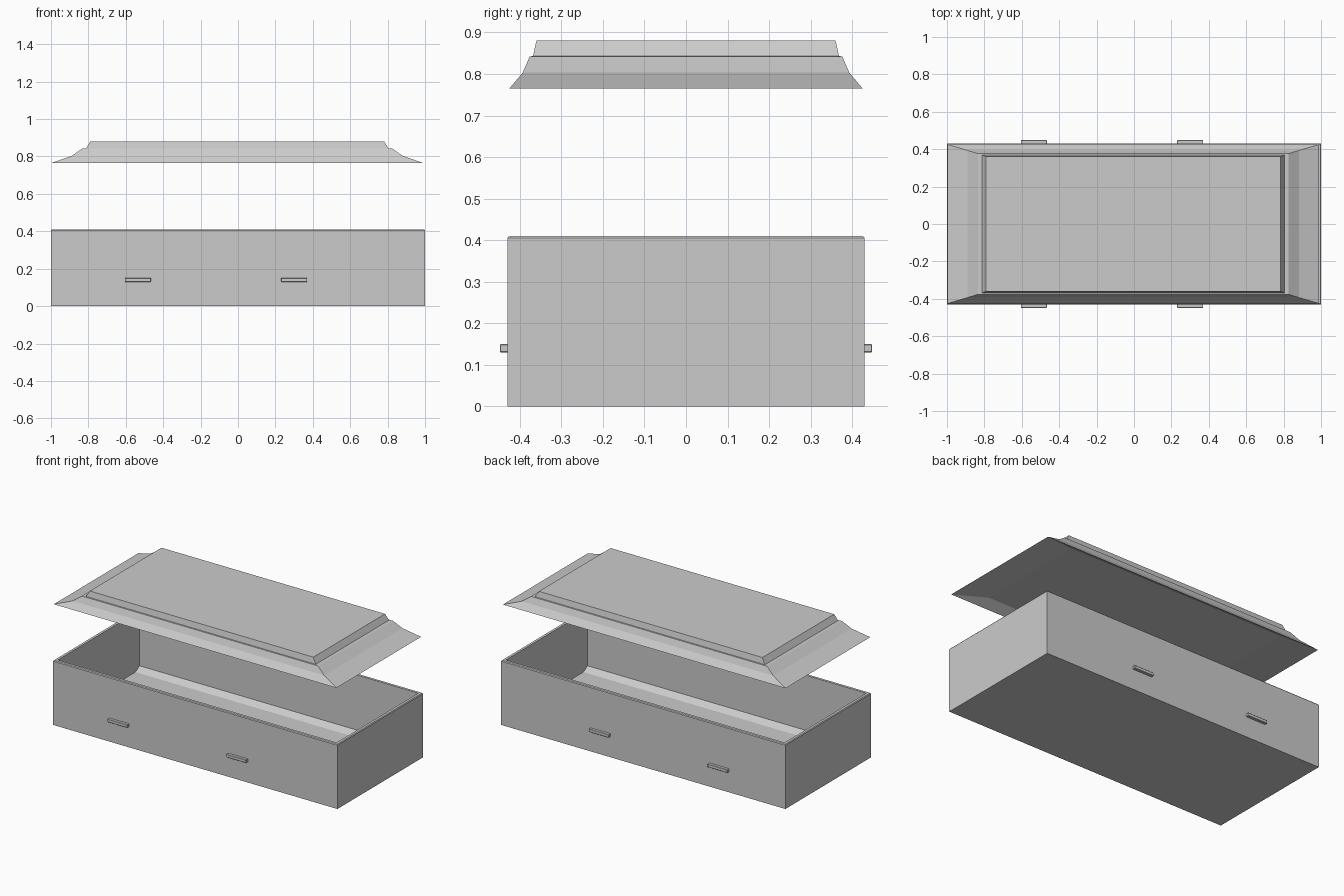
import bpy
import bmesh

cube = bpy.data.objects.get("Cube")
if cube:
    bpy.data.objects.remove(cube, do_unlink=True)

# One plain grey for everything
grey = bpy.data.materials.new("plain_grey")
grey.use_nodes = True
colour = (0.6, 0.6, 0.6, 1.0)
grey.diffuse_color = colour
grey.node_tree.nodes["Principled BSDF"].inputs["Base Color"].default_value = colour


def loft(name, rings, centre=(0, 0)):
    """Join rectangles (half width, half depth, height) into a capped solid."""
    bm = bmesh.new()
    corners = ((-1, -1), (1, -1), (1, 1), (-1, 1))
    loops = [[bm.verts.new((sx * hx + centre[0], sy * hy + centre[1], z))
              for sx, sy in corners] for hx, hy, z in rings]
    for low, high in zip(loops, loops[1:]):
        for i in range(4):
            j = (i + 1) % 4
            bm.faces.new((low[i], low[j], high[j], high[i]))
    bm.faces.new(loops[0])
    bm.faces.new(loops[-1])
    bmesh.ops.recalc_face_normals(bm, faces=bm.faces)
    mesh = bpy.data.meshes.new(name)
    bm.to_mesh(mesh)
    bm.free()
    mesh.materials.append(grey)
    obj = bpy.data.objects.new(name, mesh)
    bpy.context.collection.objects.link(obj)
    return obj


# Open box: outer wall, softened rim, inner wall, sloped edge, floor
loft("box", [
    (1.0, 0.43, 0), (1.0, 0.43, 0.405), (0.996, 0.426, 0.41),
    (0.98, 0.41, 0.41), (0.98, 0.41, 0.06), (0.98, 0.37, 0.035),
])

# Raised lid: hollow underside, flared rim, stepped slope, top panel
loft("lid", [
    (0.77, 0.363, 0.80), (0.994, 0.425, 0.765), (0.885, 0.393, 0.803),
    (0.83, 0.376, 0.842), (0.808, 0.368, 0.843), (0.786, 0.36, 0.88),
], centre=(-0.004, 0))

# Grip bars on both long sides
for side, sy in (("front", -1), ("back", 1)):
    for place, x in (("right", -0.535), ("left", 0.30)):
        bar = loft(f"{side}_{place}_handle",
                   [(0.07, 0.011, 0.13), (0.07, 0.011, 0.15)],
                   centre=(x, sy * 0.437))
        bevel = bar.modifiers.new("soft_edges", "BEVEL")
        bevel.width = 0.002
        bevel.segments = 1
